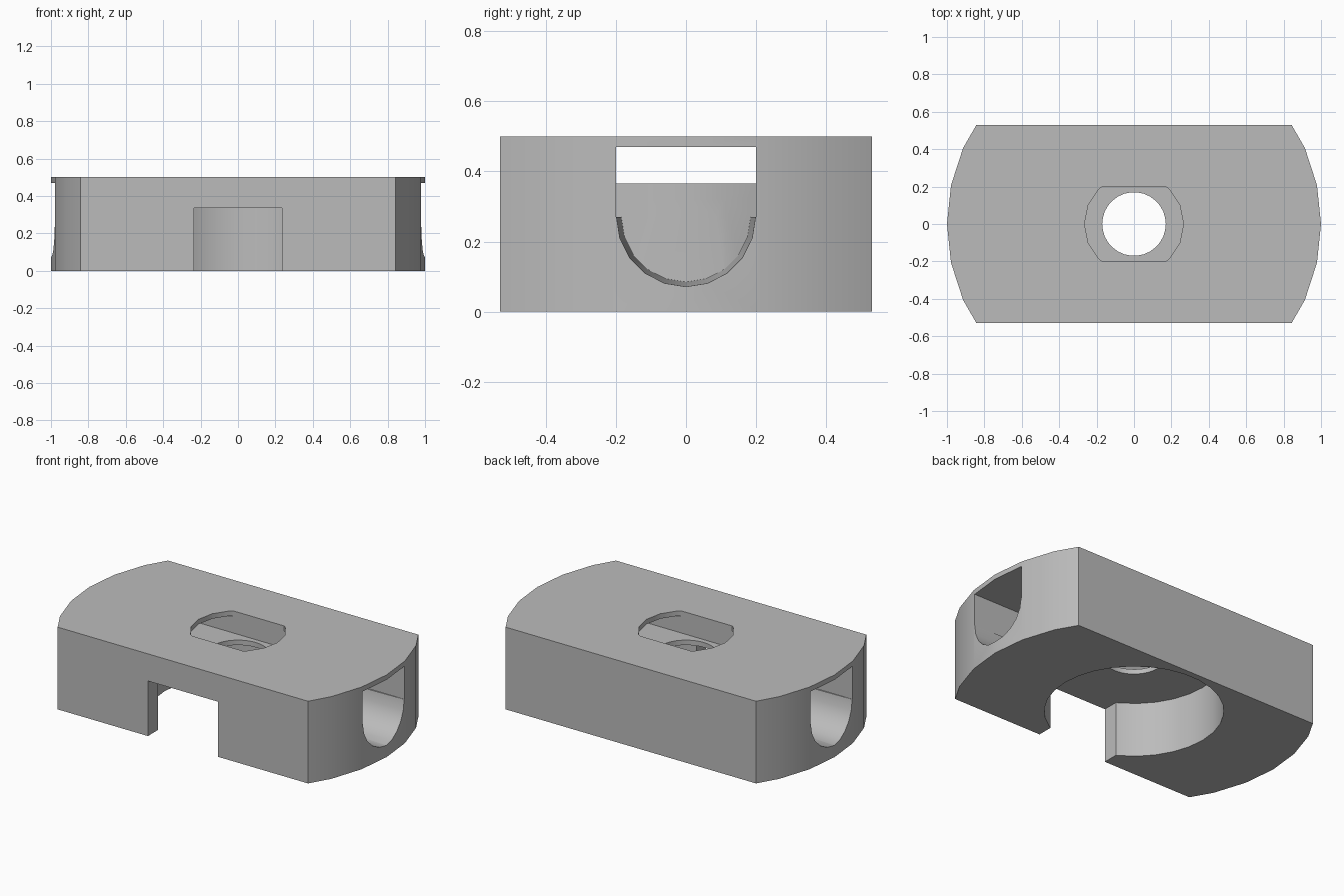
import bpy, bmesh, math

scene_cube = bpy.data.objects.get("Cube")
if scene_cube:
    bpy.data.objects.remove(scene_cube, do_unlink=True)

grey = bpy.data.materials.new("neutral_grey")
grey.use_nodes = True
colour = (0.5, 0.5, 0.5, 1)
grey.diffuse_color = colour
grey.node_tree.nodes["Principled BSDF"].inputs["Base Color"].default_value = colour


def hull(name, points):
    """Convex solid around a set of points."""
    bm = bmesh.new()
    for p in points:
        bm.verts.new(p)
    bmesh.ops.convex_hull(bm, input=bm.verts[:])
    bmesh.ops.dissolve_limit(bm, angle_limit=0.002, verts=bm.verts[:], edges=bm.edges[:])
    bmesh.ops.recalc_face_normals(bm, faces=bm.faces[:])
    mesh = bpy.data.meshes.new(name)
    bm.to_mesh(mesh)
    bm.free()
    mesh.materials.append(grey)
    obj = bpy.data.objects.new(name, mesh)
    bpy.context.collection.objects.link(obj)
    return obj


def box(name, xs, ys, zs):
    return hull(name, [(x, y, z) for x in xs for y in ys for z in zs])


def cylinder(name, radius, sides, z0, z1):
    ring = [math.tau * i / sides for i in range(sides)]
    return hull(name, [(radius * math.cos(a), radius * math.sin(a), z)
                       for a in ring for z in (z0, z1)])


def trough(name, side):
    """Round-bottomed channel end that narrows slightly inward."""
    points = []
    for x, r in ((0.3, 0.179), (1.04, 0.2)):
        points += [(side * x, r * math.cos(a), 0.27 + r * math.sin(a))
                   for a in (math.pi * (1 + i / 10) for i in range(11))]
        points += [(side * x, y, 0.32) for y in (-r, r)]
    return hull(name, points)


def combine(target, tool, operation="DIFFERENCE", keep_tool=False):
    mod = target.modifiers.new("cut", "BOOLEAN")
    mod.operation = operation
    mod.solver = "EXACT"
    mod.object = tool
    bpy.context.view_layer.objects.active = target
    bpy.ops.object.modifier_apply(modifier=mod.name)
    if not keep_tool:
        bpy.data.objects.remove(tool, do_unlink=True)


# Main block: a disc trimmed to flat front and back
block = cylinder("slider_block", 1.0, 30, 0, 0.5)
combine(block, box("side_trim", (-1.2, 1.2), (-0.53, 0.53), (-0.1, 0.6)), "INTERSECT")

# Lengthwise channel, kept clear of the thin-walled cup
cup = cylinder("cup_keepout", 0.53, 30, -0.2, 0.365)
channel = box("channel_cutter", (-1.2, 1.2), (-0.2, 0.2), (0.27, 0.47))
cutters = [channel, trough("trough_right", 1), trough("trough_left", -1)]
for cutter in cutters:
    combine(cutter, cup, keep_tool=True)
    combine(block, cutter)
bpy.data.objects.remove(cup, do_unlink=True)

# Round pocket underneath, open through a notch at the front
combine(block, cylinder("pocket_cutter", 0.495, 30, -0.1, 0.335))
combine(block, box("notch_cutter", (-0.235, 0.235), (-0.7, -0.2), (-0.1, 0.335)))

# Flat-sided opening in the top and round hole in the pocket roof
opening = cylinder("opening_cutter", 0.265, 16, 0.42, 0.6)
combine(opening, box("opening_trim", (-0.4, 0.4), (-0.199, 0.199), (0.3, 0.7)), "INTERSECT")
combine(block, opening)
combine(block, cylinder("hole_cutter", 0.17, 30, 0.3, 0.4))

# Smooth the round walls, keep the corners crisp
bpy.ops.object.select_all(action="DESELECT")
block.select_set(True)
bpy.context.view_layer.objects.active = block
bpy.ops.object.shade_smooth_by_angle(angle=math.radians(30))
